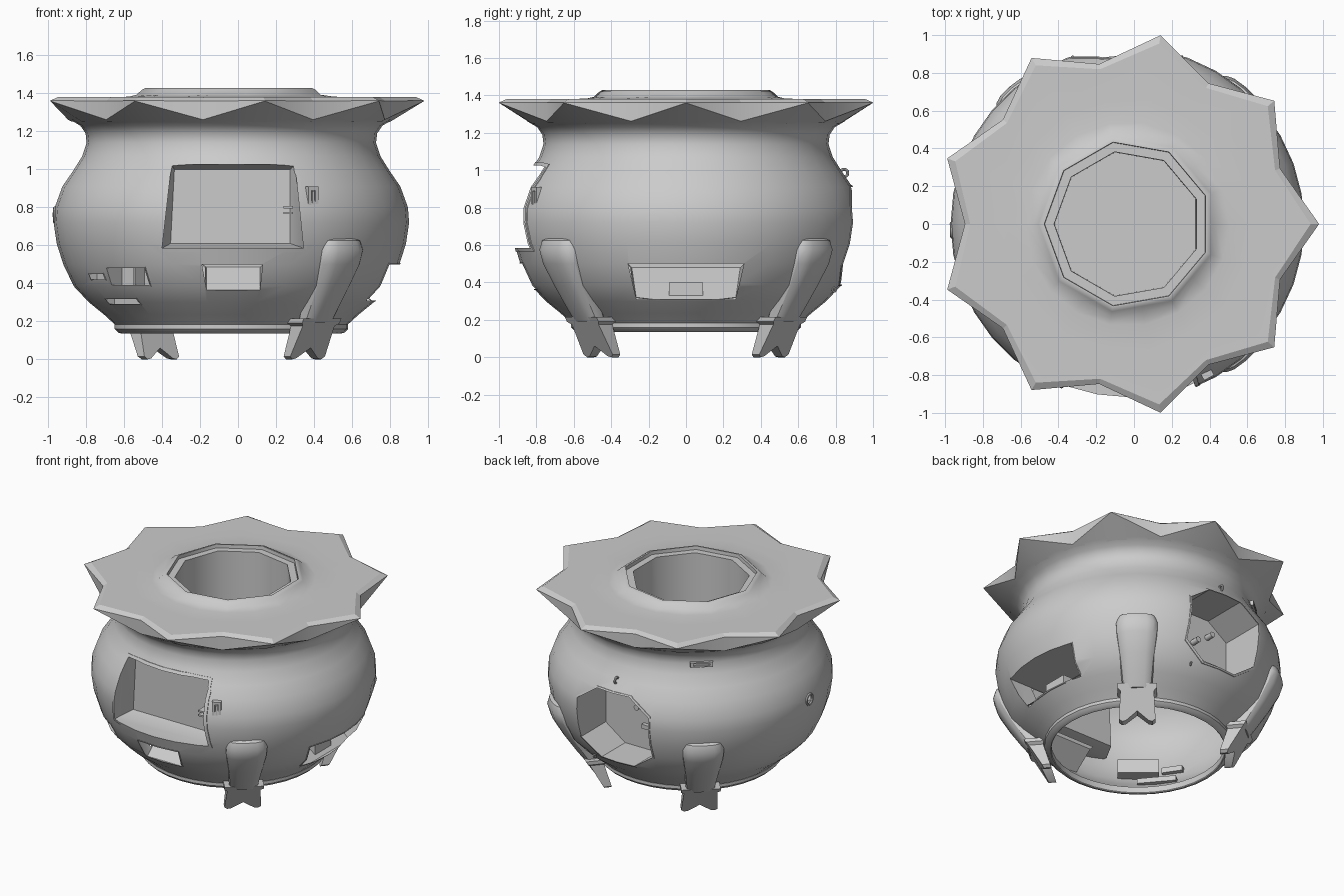
import bpy, bmesh, math
from math import cos, sin, radians, pi

if "Cube" in bpy.data.objects:
    bpy.data.objects.remove(bpy.data.objects["Cube"])

AX = -0.035   # the pot axis sits slightly left of the origin
grey = bpy.data.materials.new("plain_grey")
grey.diffuse_color = (0.6, 0.6, 0.6, 1)
grey.use_nodes = True
grey.node_tree.nodes["Principled BSDF"].inputs["Base Color"].default_value = grey.diffuse_color


def finish(name, bm):
    bmesh.ops.recalc_face_normals(bm, faces=bm.faces[:])
    me = bpy.data.meshes.new(name)
    bm.to_mesh(me)
    bm.free()
    me.materials.append(grey)
    ob = bpy.data.objects.new(name, me)
    ob.location.x = AX
    bpy.context.collection.objects.link(ob)
    return ob


def loft(name, rings, loop=False, cap0=True):
    bm = bmesh.new()
    vs = [[bm.verts.new(p) for p in r] for r in rings]
    n = len(vs[0])
    for a, b in list(zip(vs, vs[1:])) + ([(vs[-1], vs[0])] if loop else []):
        for i in range(n):
            j = (i + 1) % n
            bm.faces.new((a[i], a[j], b[j], b[i]))
    if not loop:
        if cap0:
            bm.faces.new(vs[0][::-1])
        bm.faces.new(vs[-1])
    return finish(name, bm)


def lathe(name, profile, loop=False, n=36):
    return loft(name, [[(r * cos(2 * pi * i / n), r * sin(2 * pi * i / n), z) for i in range(n)]
                       for r, z in profile], loop)


def place(a, r, t, z):
    # radial / tangential / height to xyz around the pot axis
    return (r * cos(a) - t * sin(a), r * sin(a) + t * cos(a), z)


def grown(outline, g):
    ct = sum(p[0] for p in outline) / len(outline)
    cz = sum(p[1] for p in outline) / len(outline)
    return [(t + math.copysign(g, t - ct), z + math.copysign(g, z - cz)) for t, z in outline]


def sections(name, deg, parts):
    return loft(name, [[place(radians(deg), r, t, z) for t, z in o] for r, o in parts])


def prism(name, outline, deg, r0, r1):
    return sections(name, deg, [(r0, outline), (r1, outline)])


def boolean(ob, other, op, delete=True):
    m = ob.modifiers.new("cut", 'BOOLEAN')
    m.operation, m.solver, m.object = op, 'EXACT', other
    bpy.context.view_layer.objects.active = ob
    bpy.ops.object.modifier_apply(modifier=m.name)
    if delete:
        bpy.data.objects.remove(other)


def rect(t, z, w, h):
    return [(t - w / 2, z - h / 2), (t + w / 2, z - h / 2), (t + w / 2, z + h / 2), (t - w / 2, z + h / 2)]


# pot body: thin hollow shell, open underneath, flaring under the collar
OUT = [(0.61, 0.18), (0.67, 0.235), (0.75, 0.30), (0.83, 0.385), (0.885, 0.50), (0.92, 0.61),
       (0.936, 0.72), (0.93, 0.80), (0.89, 0.91), (0.835, 0.99), (0.785, 1.07), (0.762, 1.14),
       (0.768, 1.19), (0.795, 1.23), (0.85, 1.262)]
inner = [(r - 0.01, z) for r, z in OUT[::-1]]
body = lathe("pot_body", OUT + inner + [(0.575, 0.18)], True)
bottom_ring = lathe("bottom_ring", [(0.57, 0.14), (0.575, 0.135), (0.595, 0.14), (0.615, 0.16),
                                    (0.615, 0.182), (0.57, 0.182)], True)
volume = lathe("volume_helper", [(r + 0.004, z) for r, z in OUT])
volume.hide_render = True


# recessed chamber: opening in the shell with walls and a back
def pocket(name, outline, deg, depth, wall, back=None, front=None):
    back = back or outline
    front = front or depth + 0.05
    boolean(body, prism("cutter", outline, deg, 0.3, 1.2), 'DIFFERENCE')
    big = grown(outline, wall)
    box = sections(name, deg, [(depth - 0.01, grown(back, wall)), (front, big), (1.2, big)])
    boolean(box, volume, 'INTERSECT', False)
    boolean(box, sections("cutter", deg, [(depth, back), (front, outline), (1.3, outline)]), 'DIFFERENCE')


pocket("oven_chamber", [(-0.365, 0.585), (0.38, 0.585), (0.335, 1.025), (-0.315, 1.025)], -90, 0.69, 0.02,
       [(-0.32, 0.61), (0.31, 0.61), (0.31, 1.0), (-0.30, 1.0)], 0.78)
pocket("octagon_chamber", [(0.13, 0.39), (0.285, 0.50), (0.285, 0.80), (0.13, 0.91),
                           (-0.13, 0.91), (-0.285, 0.80), (-0.285, 0.50), (-0.13, 0.39)], 90, 0.56, 0.01)
# wedge-shaped chutes: flat ceiling, floor sloping up to the back
pocket("right_chute", [(-0.265, 0.31), (0.265, 0.31), (0.31, 0.5), (-0.31, 0.5)], 0, 0.52, 0.006,
       [(-0.29, 0.48), (0.29, 0.48), (0.31, 0.5), (-0.31, 0.5)], 0.74)
pocket("front_chute", [(-0.13, 0.365), (0.15, 0.365), (0.165, 0.5), (-0.155, 0.5)], -90, 0.66, 0.006,
       [(-0.13, 0.485), (0.15, 0.485), (0.165, 0.5), (-0.155, 0.5)], 0.80)
pocket("side_drawer", rect(0, 0.435, 0.26, 0.09), 230, 0.74, 0.006)
pocket("small_slot", rect(0, 0.435, 0.13, 0.028), 214, 0.81, 0.005)
pocket("low_slot", rect(0, 0.305, 0.25, 0.026), 220, 0.70, 0.005)
bpy.data.objects.remove(volume)
prism("drawer_divider", rect(0.02, 0.435, 0.01, 0.09), 230, 0.74, 0.82)
prism("chute_box", rect(0, 0.355, 0.18, 0.09), 0, 0.62, 0.715)

# star collar with nine points, and the nine-sided well
STEP = radians(20)


def star(rt, zt, rv, zv):
    return [(r * cos(i * STEP), r * sin(i * STEP), z)
            for i in range(18) for r, z in [((rt, zt), (rv, zv))[i % 2]]]


def nine(r, z):
    return star(r * cos(STEP), z, r, z)


collar = loft("star_collar", [
    star(0.835, 1.25, 0.84, 1.252), star(1.015, 1.36, 0.86, 1.262),
    star(1.015, 1.362, 0.86, 1.361), star(0.97, 1.382, 0.832, 1.38),
    star(0.68, 1.38, 0.66, 1.38), star(0.54, 1.383, 0.54, 1.383), nine(0.50, 1.393), nine(0.47, 1.42),
    nine(0.45, 1.43), nine(0.44, 1.43), nine(0.438, 1.405), nine(0.388, 1.405), nine(0.385, 0.78)], cap0=False)


# legs with cuffs and split toes
def leg(name, deg):
    a = radians(deg)
    rings = []
    for r, z, hu, hv in ((0.675, 0.19, 0.055, 0.095), (0.72, 0.27, 0.07, 0.103), (0.785, 0.38, 0.08, 0.117),
                         (0.845, 0.50, 0.09, 0.137), (0.868, 0.575, 0.09, 0.142), (0.865, 0.625, 0.08, 0.127),
                         (0.85, 0.645, 0.05, 0.09)):
        ring = []
        for i in range(16):
            u, v = [math.copysign(abs(f(i * pi / 8)) ** 0.75, f(i * pi / 8)) for f in (cos, sin)]
            ring.append(place(a, r + hu * u, hv * v, z))
        rings.append(ring)
    loft(name + "_leg", rings)
    # foot: outline across the leg, leaning inwards to the toes
    outline = [(-0.13, 0.215), (-0.13, 0.19), (-0.11, 0.175), (-0.12, 0.015), (-0.10, 0.0), (-0.075, 0.005),
               (0, 0.06), (0.075, 0.005), (0.10, 0.0), (0.12, 0.015), (0.11, 0.175), (0.13, 0.19), (0.13, 0.215)]
    loft(name + "_foot", [[place(a, 0.585 + z * 0.43 + s * (0.025 + z * 0.13 + (0.01 if z > 0.18 else 0)), t, z)
                           for t, z in outline] for s in (-1, 1)])


for nm, deg in (("front_right", -49.5), ("back_right", 49.5), ("back_left", 130.5)):
    leg(nm, deg)

# small fittings: latch, oven pegs, pegs in the back chamber, vent slot
latch = prism("latch_plate", rect(0, 0.85, 0.06, 0.12), -62, 0.88, 0.922)
boolean(latch, prism("cutter", rect(0, 0.85, 0.025, 0.08), -62, 0.91, 1.0), 'DIFFERENCE')
prism("latch_bar", rect(0, 0.85, 0.012, 0.07), -62, 0.90, 0.922)
for z in (0.77, 0.80):
    prism("oven_peg", rect(0.30, z, 0.05, 0.012), -90, 0.685, 0.80)
vent = prism("vent_slot", rect(0, 1.135, 0.15, 0.035), 130.5, 0.74, 0.78)
boolean(vent, prism("cutter", rect(0, 1.135, 0.11, 0.015), 130.5, 0.765, 0.9), 'DIFFERENCE')


def disc(t, z, r):
    return [(t + r * cos(i * pi / 6), z + r * sin(i * pi / 6)) for i in range(12)]


for t, z in ((0.12, 0.78), (0.0, 0.70)):
    prism("chamber_peg", disc(t, z, 0.02), 90, 0.555, 0.62)
prism("chamber_bar", rect(0.10, 0.56, 0.16, 0.03), 90, 0.555, 0.59)


# eyelets: hook above the octagon, small ring below it, ring on the left
def ring(name, deg, r, z, big, small, radial):
    rings = []
    for i in range(14):
        u, row = i * pi / 7, []
        for j in range(8):
            d, w = big + small * cos(j * pi / 4), small * sin(j * pi / 4)
            rr, t = (r + w, d * cos(u)) if radial else (r + d * cos(u), w)
            row.append(place(radians(deg), rr, t, z + d * sin(u)))
        rings.append(row)
    loft(name, rings, True)


ring("top_eyelet", 90, 0.845, 0.985, 0.02, 0.008, False)
ring("low_eyelet", 75, 0.82, 0.36, 0.01, 0.005, False)
boolean(body, prism("cutter", disc(0, 0.76, 0.035), 182, 0.85, 1.1), 'DIFFERENCE')
ring("left_eyelet", 182, 0.93, 0.76, 0.036, 0.01, True)
prism("left_eyelet_back", disc(0, 0.76, 0.045), 182, 0.87, 0.895)

# shading: smooth, with sharp edges kept
for ob in bpy.data.objects:
    bpy.ops.object.select_all(action='DESELECT')
    ob.select_set(True)
    bpy.context.view_layer.objects.active = ob
    bpy.ops.object.shade_smooth_by_angle(angle=radians(42 if ob == collar else 32))
# crisp bevel around the star rim
me = collar.data
for e in me.edges:
    co = [me.vertices[i].co for i in e.vertices]
    low = min(v.z for v in co)
    if all(v.xy.length > 0.8 for v in co) and (low > 1.375 or 1.3605 < low < 1.37):
        e.use_edge_sharp = True
